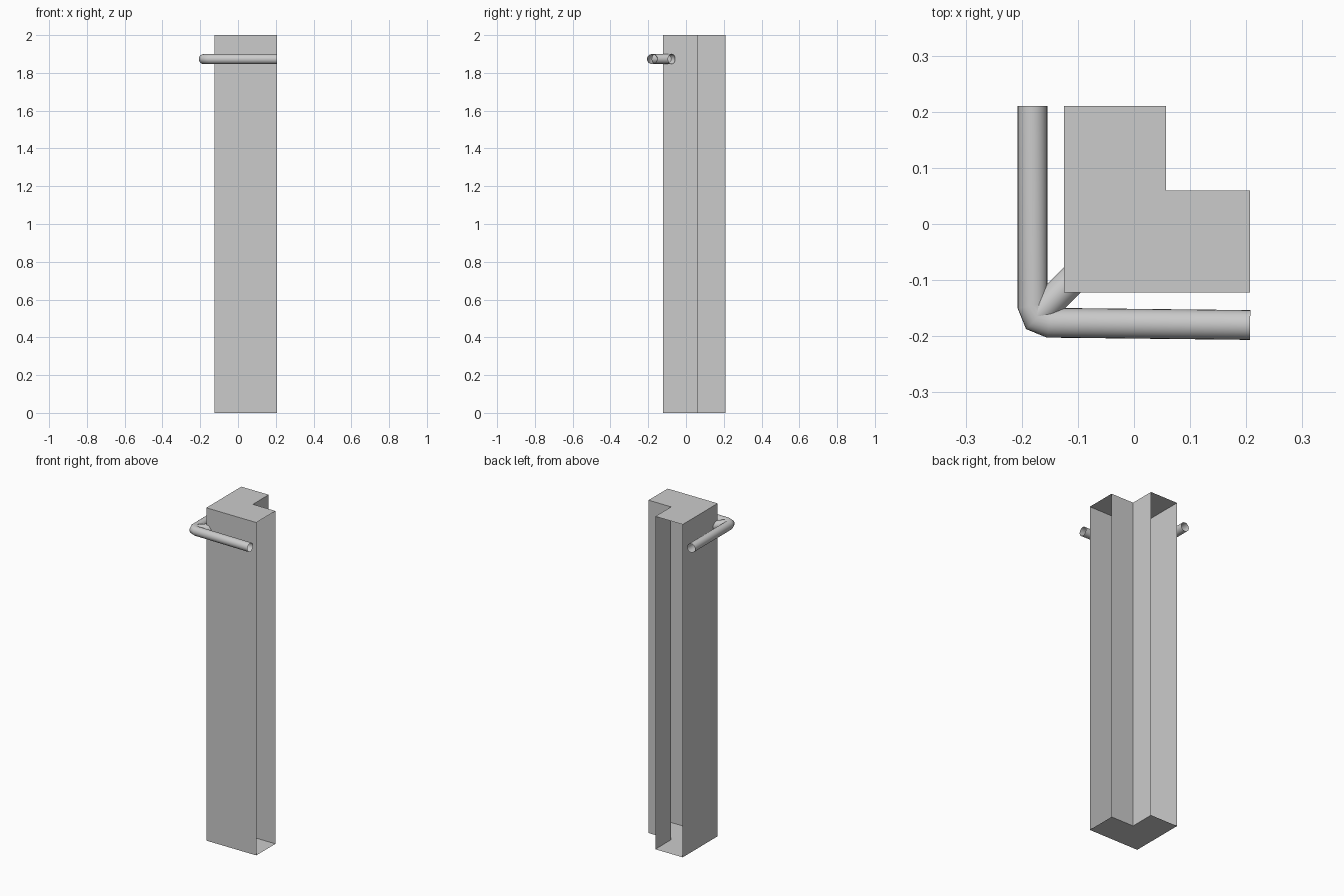
import bpy, bmesh
from math import cos, sin, pi
from mathutils import Vector

if "Cube" in bpy.data.objects:
    bpy.data.objects.remove(bpy.data.objects["Cube"])

RAIL_Z, RAIL_R, SIDES = 1.873, 0.0265, 24


def make_object(name, bm):
    mesh = bpy.data.meshes.new(name)
    bm.to_mesh(mesh)
    bm.free()
    ob = bpy.data.objects.new(name, mesh)
    bpy.context.collection.objects.link(ob)
    return ob


def tube(name, path):
    """Open-ended mitred tube along a horizontal path."""
    pts = [Vector((x, y, RAIL_Z)) for x, y in path]
    up = Vector((0, 0, 1))
    bm = bmesh.new()
    rings = []
    for i, p in enumerate(pts):
        d_in = (p - pts[i - 1]).normalized() if i else (pts[1] - p).normalized()
        d_out = (pts[i + 1] - p).normalized() if i < len(pts) - 1 else d_in
        tangent = (d_in + d_out).normalized()
        side = tangent.cross(up) / tangent.dot(d_in)
        rings.append([bm.verts.new(p + RAIL_R * (side * cos(a) + up * sin(a)))
                      for a in (2 * pi * k / SIDES for k in range(SIDES))])
    for r0, r1 in zip(rings, rings[1:]):
        for k in range(SIDES):
            n = (k + 1) % SIDES
            f = bm.faces.new((r0[k], r1[k], r1[n], r0[n]))
            f.smooth = True
    bmesh.ops.recalc_face_normals(bm, faces=bm.faces)
    return make_object(name, bm)


# L-shaped corner post: capped top and bottom, open at both wing ends
profile = [(-0.125, -0.122), (0.207, -0.122), (0.207, 0.06),
           (0.057, 0.06), (0.057, 0.21), (-0.125, 0.21)]
open_sides = {1, 4}
bm = bmesh.new()
low = [bm.verts.new((x, y, 0)) for x, y in profile]
high = [bm.verts.new((x, y, 2)) for x, y in profile]
bm.faces.new(low[::-1])
bm.faces.new(high)
for i in range(len(profile)):
    if i not in open_sides:
        j = (i + 1) % len(profile)
        bm.faces.new((low[i], low[j], high[j], high[i]))
make_object("corner_post", bm)

# Handrail wrapping the outer corner
tube("handrail", [(-0.181, 0.21), (-0.181, -0.145), (-0.172, -0.167),
                  (-0.150, -0.176), (0.207, -0.18)])

# Diagonal bracket running from the rail corner into the post
tube("rail_bracket", [(-0.173, -0.163), (-0.086, -0.076)])
